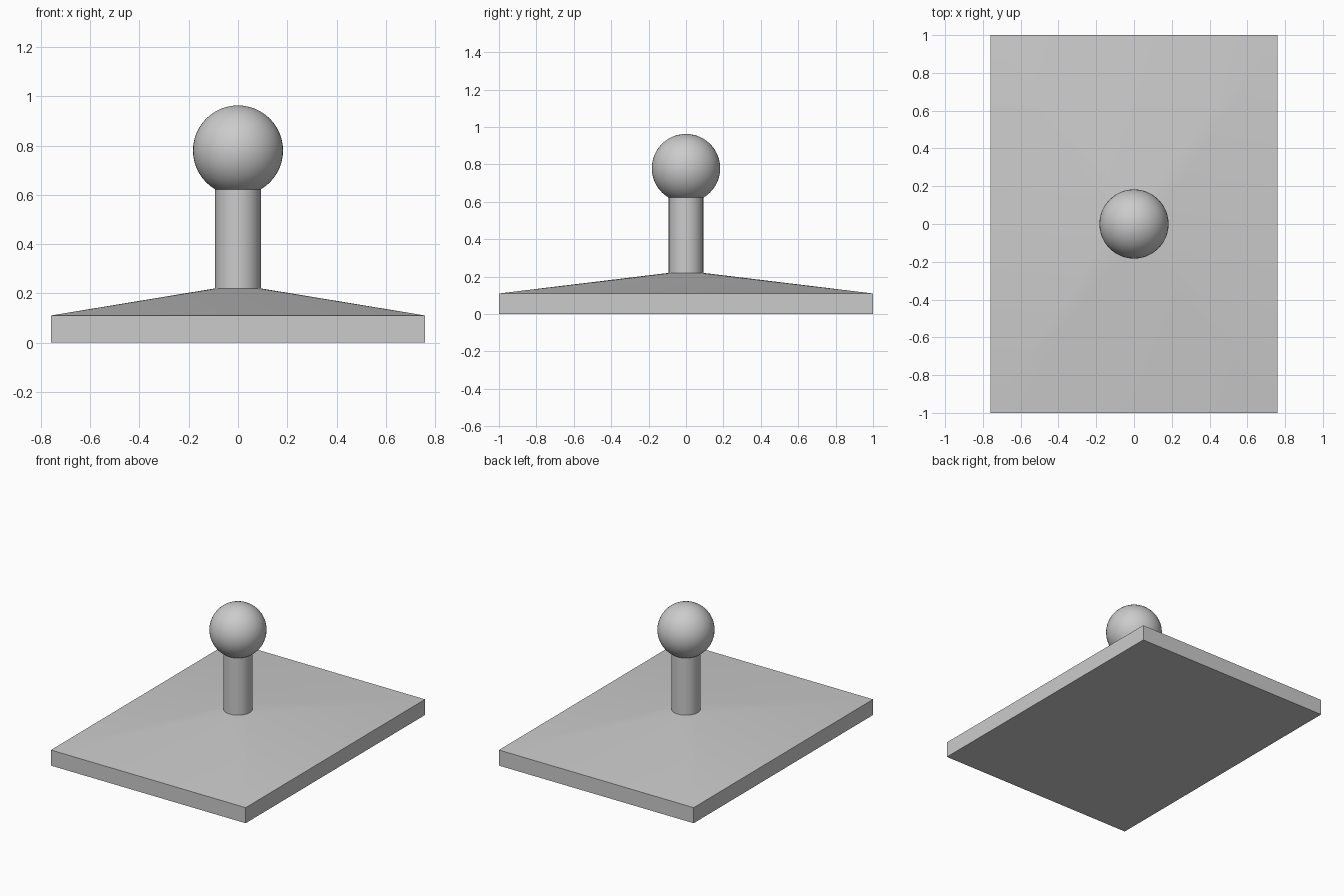
import bpy, bmesh, math

cube = bpy.data.objects.get("Cube")
if cube:
    bpy.data.objects.remove(cube, do_unlink=True)

SIDES = 24
HALF_X, HALF_Y = 0.76, 1.0
EDGE_Z, NECK_Z, POST_TOP = 0.11, 0.22, 0.63
POST_R, BALL_R, BALL_Z = 0.093, 0.183, 0.78

grey = bpy.data.materials.new("plain grey")
grey.use_nodes = True
colour = (0.6, 0.6, 0.6, 1)
grey.diffuse_color = colour
grey.node_tree.nodes["Principled BSDF"].inputs["Base Color"].default_value = colour


def add_object(name, bm):
    bmesh.ops.recalc_face_normals(bm, faces=bm.faces[:])
    mesh = bpy.data.meshes.new(name)
    bm.to_mesh(mesh)
    bm.free()
    mesh.materials.append(grey)
    obj = bpy.data.objects.new(name, mesh)
    bpy.context.collection.objects.link(obj)
    bpy.ops.object.select_all(action="DESELECT")
    obj.select_set(True)
    bpy.context.view_layer.objects.active = obj
    bpy.ops.object.shade_smooth_by_angle(angle=math.radians(30))
    return obj


def ring(z):
    angles = [2 * math.pi * i / SIDES for i in range(SIDES)]
    return [(POST_R * math.cos(a), POST_R * math.sin(a), z) for a in angles]


# Base: rectangular slab whose top slopes up to a round neck
bm = bmesh.new()
for z in (0, EDGE_Z):
    for x in (-HALF_X, HALF_X):
        for y in (-HALF_Y, HALF_Y):
            bm.verts.new((x, y, z))
for point in ring(NECK_Z):
    bm.verts.new(point)
bmesh.ops.convex_hull(bm, input=bm.verts[:])
add_object("base", bm)

# Post: round column standing on the neck
bm = bmesh.new()
low, high = ([bm.verts.new(p) for p in ring(z)] for z in (NECK_Z, POST_TOP))
for i in range(SIDES):
    j = (i + 1) % SIDES
    bm.faces.new((low[i], low[j], high[j], high[i]))
bm.faces.new(low)
bm.faces.new(high)
add_object("post", bm)

# Ball: sphere on top of the post
bm = bmesh.new()
bmesh.ops.create_uvsphere(bm, u_segments=48, v_segments=24, radius=BALL_R)
bmesh.ops.translate(bm, verts=bm.verts[:], vec=(0, 0, BALL_Z))
add_object("ball", bm)
